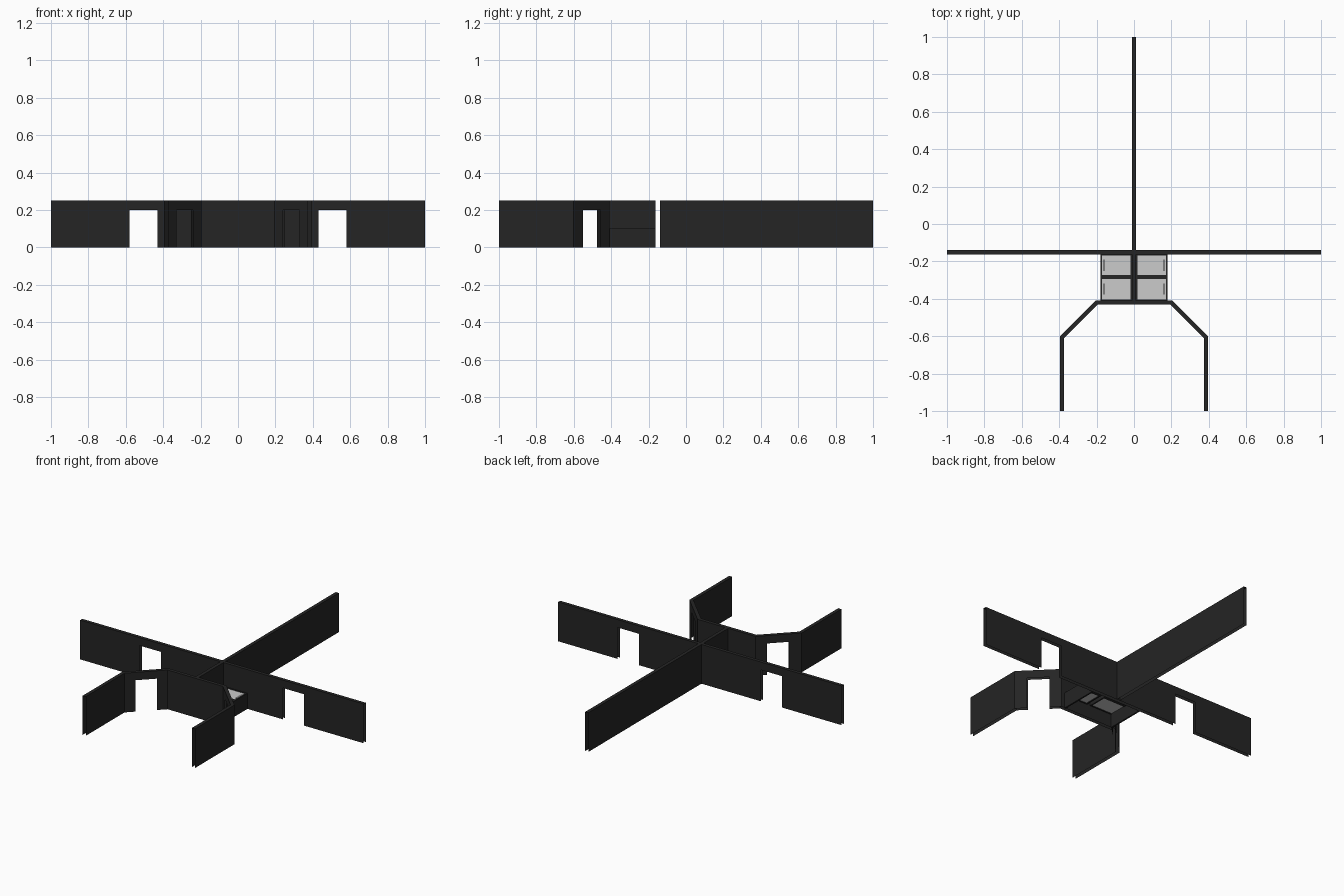
import bpy, bmesh
from mathutils import Vector

if "Cube" in bpy.data.objects:
    bpy.data.objects.remove(bpy.data.objects["Cube"])

H, DOOR_H, HALF = 0.25, 0.20, 0.011


def material(name, c):
    m = bpy.data.materials.new(name)
    m.diffuse_color = (c, c, c, 1)
    m.use_nodes = True
    m.node_tree.nodes["Principled BSDF"].inputs["Base Color"].default_value = m.diffuse_color
    return m


DARK = material("charcoal", 0.018)
MID = material("mid_grey", 0.2)


def finish(name, bm, mat):
    me = bpy.data.meshes.new(name)
    bm.to_mesh(me)
    bm.free()
    ob = bpy.data.objects.new(name, me)
    bpy.context.collection.objects.link(ob)
    if mat:
        me.materials.append(mat)
    return ob


def box(name, x0, x1, y0, y1, z0, z1, mat):
    bm = bmesh.new()
    bmesh.ops.create_cube(bm, size=1)
    for v in bm.verts:
        v.co = ((x0 + x1) / 2 + v.co.x * (x1 - x0),
                (y0 + y1) / 2 + v.co.y * (y1 - y0),
                (z0 + z1) / 2 + v.co.z * (z1 - z0))
    return finish(name, bm, mat)


def offset_path(pts, d):
    """Shift a plan polyline sideways with mitred corners."""
    out = []
    for i, p in enumerate(pts):
        ns = []
        for a, b in ((i - 1, i), (i, i + 1)):
            if a >= 0 and b < len(pts):
                t = (pts[b] - pts[a]).normalized()
                ns.append(Vector((-t.y, t.x)))
        m = sum(ns, Vector((0, 0))).normalized()
        out.append(p + m * d / m.dot(ns[0]))
    return out


def wall(name, path, doors={}, z0=0.0):
    """Hollow wall: two skins and a top cap, with open ends.
    doors maps a segment index to (start, end) fractions."""
    pts = [Vector(p) for p in path]
    left, right = offset_path(pts, HALF), offset_path(pts, -HALF)
    bm = bmesh.new()

    def face(*co):
        bm.faces.new([bm.verts.new(c) for c in co])

    for i in range(len(pts) - 1):
        cuts = sorted({0.0, 1.0, *[t for d in doors.get(i, []) for t in d]})
        for t0, t1 in zip(cuts, cuts[1:]):
            low = DOOR_H if (t0, t1) in doors.get(i, []) else z0
            la, lb = (left[i].lerp(left[i + 1], t) for t in (t0, t1))
            ra, rb = (right[i].lerp(right[i + 1], t) for t in (t0, t1))
            face((*ra, low), (*rb, low), (*rb, H), (*ra, H))
            face((*lb, low), (*la, low), (*la, H), (*lb, H))
            face((*ra, H), (*rb, H), (*lb, H), (*la, H))
    bmesh.ops.remove_doubles(bm, verts=bm.verts, dist=1e-5)
    finish(name, bm, DARK)


# Long cross wall with two doorways
wall("cross_wall", [(-1, -0.151), (1, -0.151)],
     {0: [(0.21, 0.285), (0.715, 0.79)]})
# Rear dividing wall and the divider between the desks
wall("rear_wall", [(0, -0.14), (0, 1)])
wall("desk_divider", [(0, -0.41), (0, -0.162)], z0=0.09)
# Front wall with angled doorways and two straight wings
wall("front_wall", [(-0.385, -1), (-0.385, -0.605), (-0.2, -0.42),
                    (0.2, -0.42), (0.385, -0.605), (0.385, -1)],
     {1: [(0.26, 0.75)], 3: [(0.25, 0.74)]})

# Desk frame, side panels, tops and slots on each side
Z0, Z1 = 0.085, 0.1
for s, side in ((-1, "left"), (1, "right")):
    def mbox(name, a, b, *rest):
        box(f"{name}_{side}", min(s * a, s * b), max(s * a, s * b), *rest)
    mbox("side_panel", 0.17, 0.18, -0.41, -0.162, 0, Z1, DARK)
    mbox("inner_rail", 0.011, 0.02, -0.41, -0.162, Z0, Z1, DARK)
    for n, (y0, y1) in {"front": (-0.41, -0.403), "middle": (-0.293, -0.273),
                        "back": (-0.169, -0.162)}.items():
        mbox(n + "_rail", 0.02, 0.17, y0, y1, Z0, Z1, DARK)
    for n, (y0, y1) in {"front": (-0.403, -0.293),
                        "back": (-0.273, -0.169)}.items():
        c = (y0 + y1) / 2
        mbox(n + "_desk_top", 0.02, 0.17, y0, y1, 0.089, 0.096, None)
        mbox(n + "_desk_slot", 0.156, 0.167, c - 0.03, c + 0.03,
             0.095, 0.098, MID)
